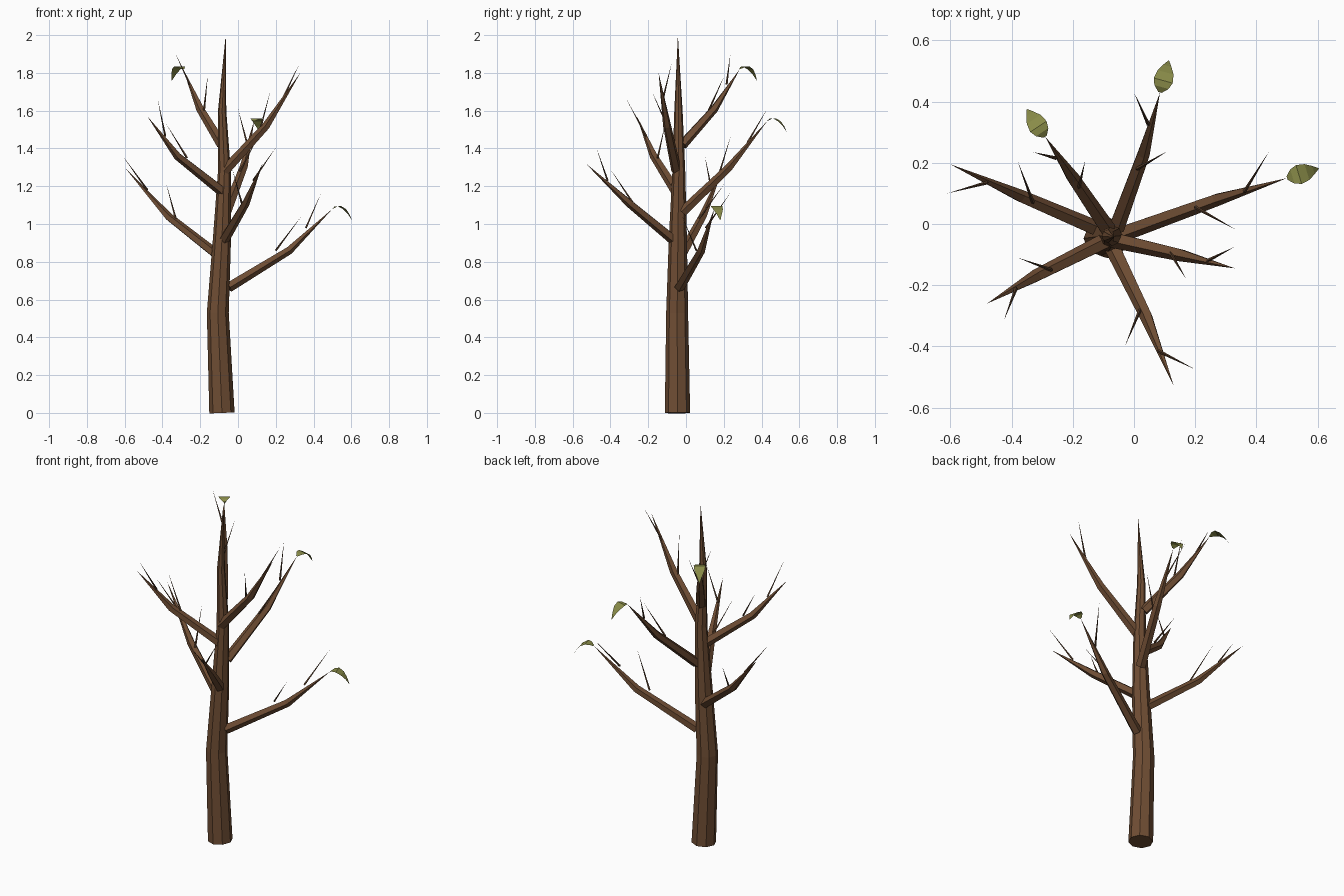
import bpy, bmesh
from math import cos, sin, tau
from mathutils import Vector

if "Cube" in bpy.data.objects:
    bpy.data.objects.remove(bpy.data.objects["Cube"])


def material(name, color):
    m = bpy.data.materials.new(name)
    m.diffuse_color = color
    m.use_nodes = True
    m.node_tree.nodes["Principled BSDF"].inputs["Base Color"].default_value = m.diffuse_color
    return m


bark = material("bark", (0.16, 0.075, 0.034, 1))
twig_bark = material("dark_bark", (0.10, 0.05, 0.025, 1))
green = material("leaf_green", (0.25, 0.26, 0.065, 1))


def finish(bm, name, mat):
    bmesh.ops.recalc_face_normals(bm, faces=bm.faces)
    me = bpy.data.meshes.new(name)
    bm.to_mesh(me)
    bm.free()
    me.materials.append(mat)
    ob = bpy.data.objects.new(name, me)
    bpy.context.collection.objects.link(ob)
    return ob


def tube(name, points, radii, sides, mat, ref=(0, 0, 1)):
    """Faceted tapering tube along points, ending in a spike."""
    bm = bmesh.new()
    pts = [Vector(p) for p in points]
    rings = []
    for i, p in enumerate(pts[:-1]):
        d = (pts[i + 1] - p).normalized()
        if i:
            d = (d + (p - pts[i - 1]).normalized()).normalized()
        u = d.cross(Vector(ref)).normalized()
        v = u.cross(d)
        rings.append([bm.verts.new(p + radii[i] * (u * cos(tau * k / sides) + v * sin(tau * k / sides)))
                      for k in range(sides)])
    tip = bm.verts.new(pts[-1])
    bm.faces.new(rings[0])
    for k in range(sides):
        n = (k + 1) % sides
        for a, b in zip(rings, rings[1:]):
            bm.faces.new((a[k], a[n], b[n], b[k]))
        bm.faces.new((rings[-1][k], rings[-1][n], tip))
    return finish(bm, name, mat)


def leaf(name, base, direction):
    """Arched pointed leaf drooping away from a branch tip."""
    bm = bmesh.new()
    d = Vector((direction[0], direction[1], 0)).normalized()
    side = Vector((-d.y, d.x, 0))
    rows = []
    # distance out, height, half width
    for s, h, w in ((0, 0, .006), (.018, .012, .024), (.04, .014, .032),
                    (.068, -.002, .027), (.09, -.028, .014), (.108, -.06, .001)):
        c = Vector(base) + d * s + Vector((0, 0, h))
        rows.append([bm.verts.new(c + side * t * w) for t in (-1, 0, 1)])
    for a, b in zip(rows, rows[1:]):
        for k in (0, 1):
            bm.faces.new((a[k], a[k + 1], b[k + 1], b[k]))
    return finish(bm, name, green)


# Trunk
tube("trunk",
     [(-.085, -.045, 0), (-.107, -.047, .53), (-.085, -.043, .92),
      (-.072, -.038, 1.28), (-.084, -.040, 1.6), (-.065, -.043, 2.0)],
     [.067, .058, .048, .034, .022], 8, bark, ref=(0, 1, 0))

# Branches: start, elbow, tip, then two twigs (root, end), then whether it has a leaf
branches = [
    ((-.09, -.03, .82), (-.37, .09, 1.04), (-.60, .195, 1.30),
     ((-.33, .07, 1.03), (-.38, .205, 1.215)), ((-.48, .135, 1.18), (-.61, .10, 1.36)), False),
    ((-.08, -.05, 1.17), (-.32, -.17, 1.36), (-.48, -.26, 1.57),
     ((-.27, -.15, 1.35), (-.38, -.11, 1.53)), ((-.385, -.21, 1.465), (-.425, -.315, 1.66)), False),
    ((-.072, -.07, .92), (.04, -.30, 1.11), (.13, -.53, 1.32),
     ((.02, -.28, 1.11), (-.03, -.40, 1.29)), ((.08, -.415, 1.23), (.20, -.475, 1.405)), False),
    ((-.07, -.05, 1.28), (.15, -.10, 1.52), (.33, -.145, 1.80),
     ((.12, -.095, 1.51), (.17, -.18, 1.70)), ((.24, -.12, 1.67), (.328, -.075, 1.855)), False),
    ((-.05, -.035, .665), (.27, .08, .86), (.50, .15, 1.08),
     ((.20, .055, .86), (.335, -.02, 1.04)), ((.36, .105, .98), (.44, .235, 1.165)), True),
    ((-.06, -.015, 1.065), (.03, .23, 1.30), (.085, .43, 1.545),
     ((.01, .18, 1.28), (.11, .238, 1.47)), ((.047, .325, 1.43), (0, .43, 1.61)), True),
    ((-.085, -.02, 1.42), (-.20, .15, 1.61), (-.29, .285, 1.82),
     ((-.18, .12, 1.60), (-.16, .205, 1.79)), ((-.255, .215, 1.74), (-.33, .235, 1.90)), True),
]
for i, (start, elbow, tip, *twigs, has_leaf) in enumerate(branches, 1):
    tube(f"branch_{i}", [start, elbow, tip], [.028, .022], 5, bark)
    for j, (root, end) in enumerate(twigs, 1):
        tube(f"twig_{i}_{j}", [root, end], [.006], 4, twig_bark)
    if has_leaf:
        leaf(f"leaf_{i}", tip, Vector(tip) - Vector(elbow))
